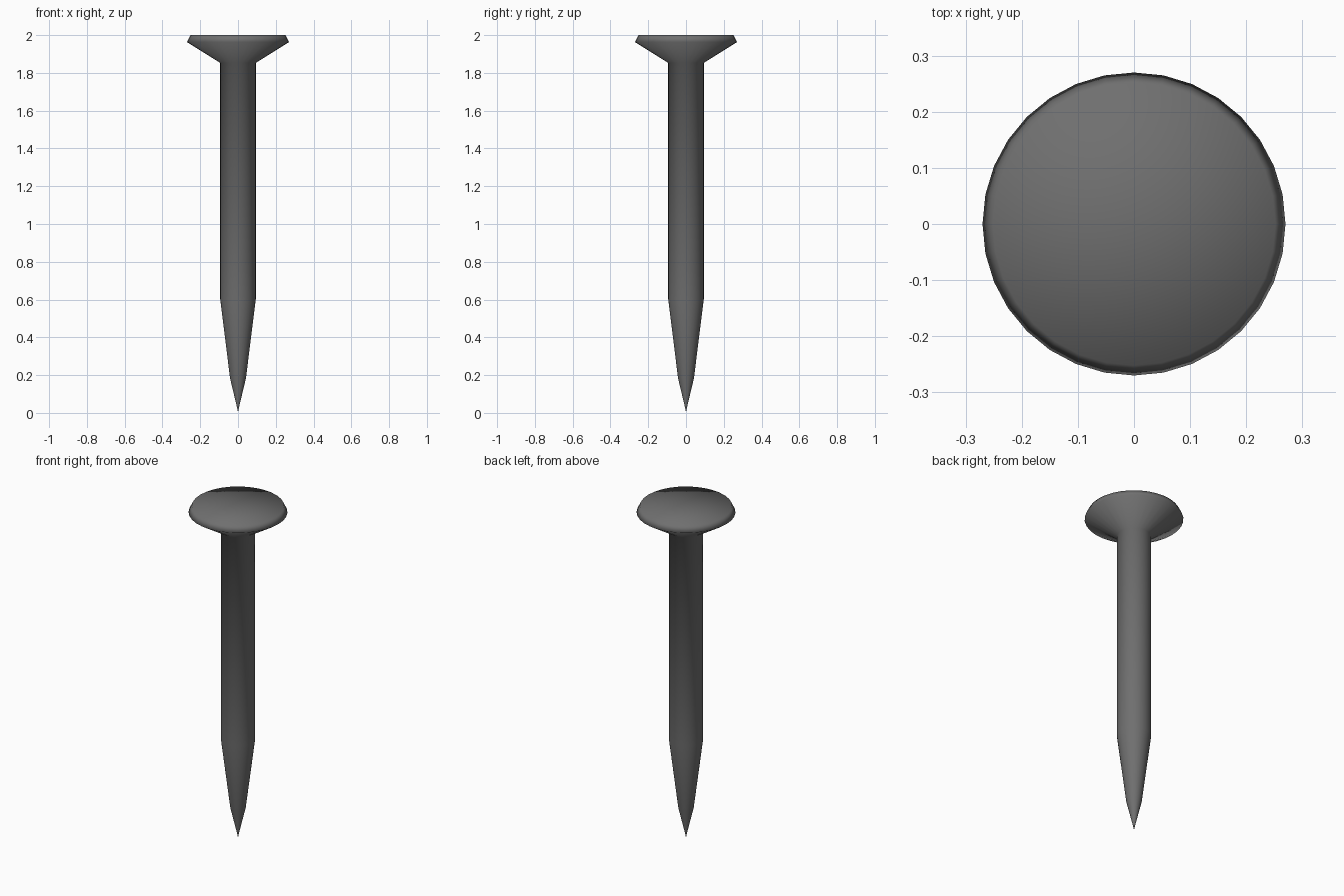
import bpy, bmesh, math

if "Cube" in bpy.data.objects:
    bpy.data.objects.remove(bpy.data.objects["Cube"])

SIDES = 32
# Half profile (radius, height): needle tip, taper, shank, flared head
PROFILE = [(0.0, 0.0), (0.003, 0.02), (0.042, 0.183), (0.094, 0.6), (0.094, 1.853),
           (0.27, 1.963), (0.252, 2.0), (0.0, 2.0)]


def lathe(name, profile, sides):
    bm = bmesh.new()
    verts = [bm.verts.new((r, 0, z)) for r, z in profile]
    edges = [bm.edges.new(pair) for pair in zip(verts, verts[1:])]
    bmesh.ops.spin(bm, geom=verts + edges, cent=(0, 0, 0), axis=(0, 0, 1),
                   angle=math.tau, steps=sides)
    bmesh.ops.remove_doubles(bm, verts=bm.verts[:], dist=1e-4)
    bmesh.ops.recalc_face_normals(bm, faces=bm.faces[:])
    for face in bm.faces:
        face.smooth = True
    mesh = bpy.data.meshes.new(name)
    bm.to_mesh(mesh)
    bm.free()
    obj = bpy.data.objects.new(name, mesh)
    bpy.context.collection.objects.link(obj)
    return obj


# Whole nail as one smooth turned body in dark steel
nail = lathe("nail", PROFILE, SIDES)
steel = bpy.data.materials.new("dark_steel")
steel.diffuse_color = (0.16, 0.16, 0.16, 1)
steel.use_nodes = True
steel.node_tree.nodes["Principled BSDF"].inputs["Base Color"].default_value = steel.diffuse_color
nail.data.materials.append(steel)
